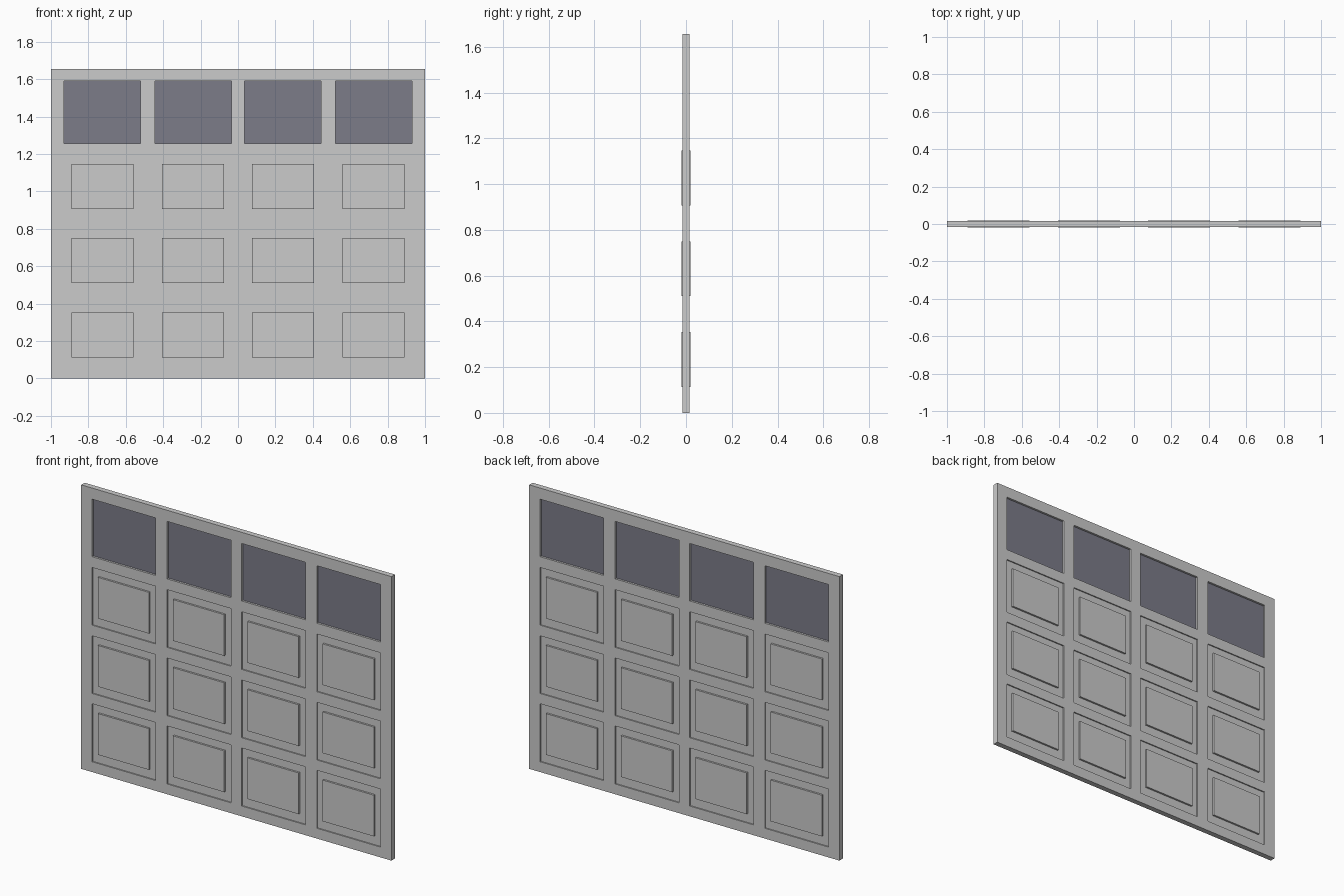
import bpy, bmesh

if "Cube" in bpy.data.objects:
    bpy.data.objects.remove(bpy.data.objects["Cube"])

HALF = 0.016                      # half thickness of the door
FIELD = 0.009                     # half thickness at the recessed fields
XS = [-1, -0.93, -0.52, -0.445, -0.035, 0.035, 0.445, 0.52, 0.93, 1]
ZS = [0, 0.06, 0.398, 0.458, 0.794, 0.856, 1.192, 1.255, 1.59, 1.655]
WINDOW_ROW = 7


def box(name, x0, x1, z0, z1, half, mat=None):
    """Box centred on y = 0."""
    bm = bmesh.new()
    bmesh.ops.create_cube(bm, size=1)
    for v in bm.verts:
        v.co.x = x1 if v.co.x > 0 else x0
        v.co.y = half if v.co.y > 0 else -half
        v.co.z = z1 if v.co.z > 0 else z0
    return finish(name, bm, mat)


def finish(name, bm, mat=None):
    mesh = bpy.data.meshes.new(name)
    bm.to_mesh(mesh)
    bm.free()
    obj = bpy.data.objects.new(name, mesh)
    bpy.context.collection.objects.link(obj)
    if mat:
        mesh.materials.append(mat)
    return obj


glass = bpy.data.materials.new("dark_glass")
glass.diffuse_color = (0.2, 0.2, 0.25, 1)
glass.use_nodes = True
glass.node_tree.nodes["Principled BSDF"].inputs["Base Color"].default_value = glass.diffuse_color

# Door slab: front face grid, recessed fields, window openings, mirrored to the back
bm = bmesh.new()
grid = [[bm.verts.new((x, -HALF, z)) for z in ZS] for x in XS]
fields, openings = [], []
for i in range(len(XS) - 1):
    for j in range(len(ZS) - 1):
        f = bm.faces.new((grid[i][j], grid[i + 1][j],
                          grid[i + 1][j + 1], grid[i][j + 1]))
        if i % 2 and j % 2:
            (openings if j == WINDOW_ROW else fields).append(f)
bmesh.ops.delete(bm, geom=openings, context='FACES')
sunk = bmesh.ops.extrude_discrete_faces(bm, faces=fields)["faces"]
for v in {v for f in sunk for v in f.verts}:
    v.co.y = -FIELD
rim = [e for e in bm.edges if e.is_boundary]
walls = bmesh.ops.extrude_edge_only(bm, edges=rim)["geom"]
for v in walls:
    if isinstance(v, bmesh.types.BMVert):
        v.co.y = 0
bmesh.ops.recalc_face_normals(bm, faces=bm.faces[:])
if sum(f.normal.y * f.calc_area() for f in bm.faces) > 0:
    bmesh.ops.reverse_faces(bm, faces=bm.faces[:])
door = finish("door_slab", bm)
mirror = door.modifiers.new("mirror_back", 'MIRROR')
mirror.use_axis = (False, True, False)

# Window panes and raised panels, one column at a time
for c in range(4):
    x0, x1 = XS[2 * c + 1], XS[2 * c + 2]
    box(f"window_pane_{c + 1}", x0, x1, ZS[7], ZS[8], 0.004, glass)
    for r in range(3):
        z0 = 0.113 + 0.397 * r
        box(f"raised_panel_{r + 1}_{c + 1}", x0 + 0.04, x1 - 0.04,
            z0, z0 + 0.24, 0.02)
